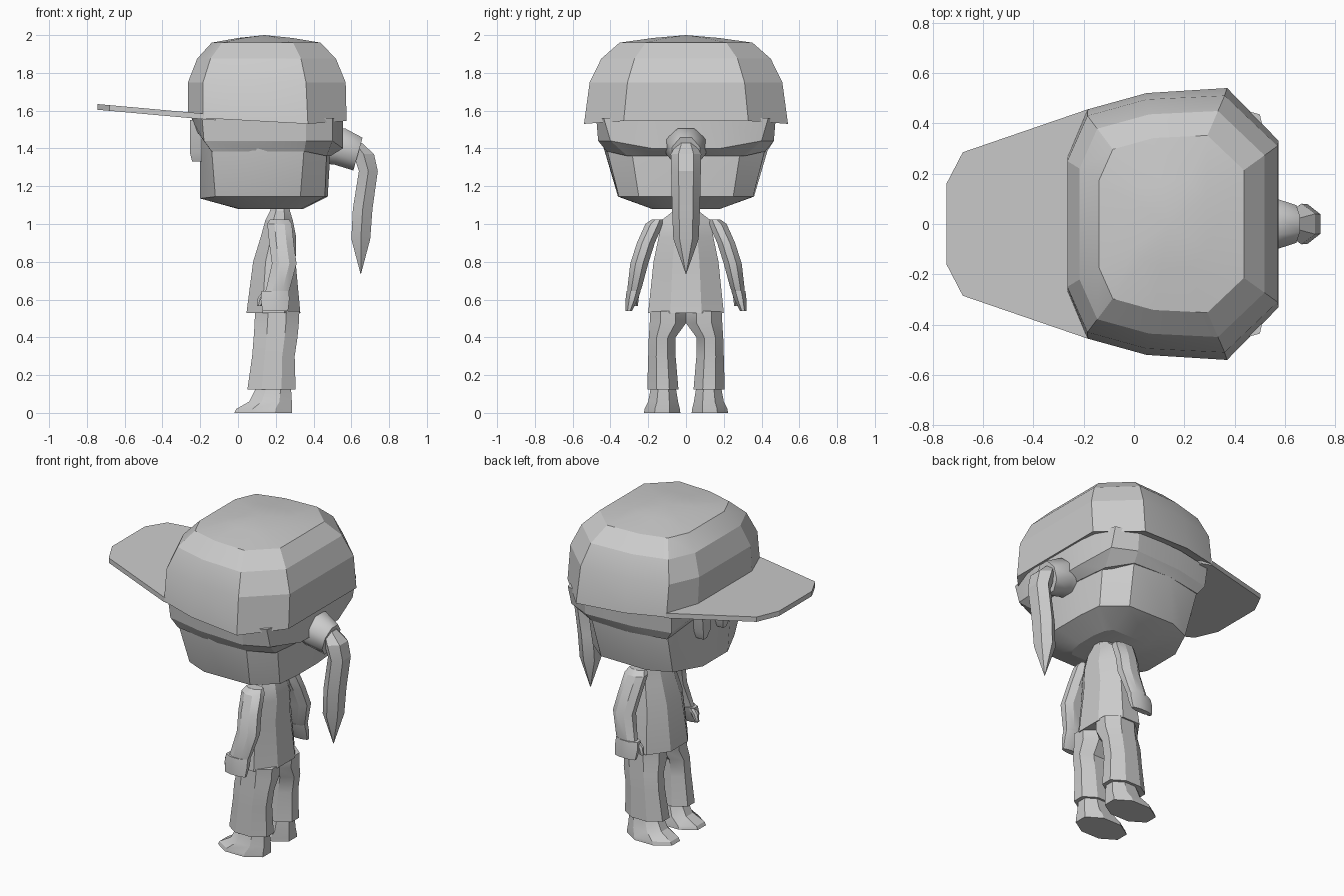
import bpy, bmesh, math
from mathutils import Vector

if "Cube" in bpy.data.objects:
    bpy.data.objects.remove(bpy.data.objects["Cube"])

grey = bpy.data.materials.new("plain_grey")
grey.diffuse_color = (0.6, 0.6, 0.6, 1)
grey.use_nodes = True
grey.node_tree.nodes["Principled BSDF"].inputs["Base Color"].default_value = grey.diffuse_color


def loft(name, rings, angle=25):
    """Skin a stack of equal-length vertex rings and close both ends."""
    bm = bmesh.new()
    vs = [[bm.verts.new(p) for p in r] for r in rings]
    n = len(rings[0])
    for a, b in zip(vs, vs[1:]):
        for i in range(n):
            j = (i + 1) % n
            bm.faces.new((a[i], a[j], b[j], b[i]))
    bm.faces.new(vs[0][::-1])
    bm.faces.new(vs[-1])
    bmesh.ops.remove_doubles(bm, verts=bm.verts, dist=0.0005)
    bmesh.ops.recalc_face_normals(bm, faces=bm.faces)
    me = bpy.data.meshes.new(name)
    bm.to_mesh(me)
    bm.free()
    me.materials.append(grey)
    ob = bpy.data.objects.new(name, me)
    bpy.context.collection.objects.link(ob)
    bpy.ops.object.select_all(action='DESELECT')
    ob.select_set(True)
    bpy.context.view_layer.objects.active = ob
    bpy.ops.object.shade_smooth_by_angle(angle=math.radians(angle))
    return ob


def oval(c, ru, rv, u=(1, 0, 0), v=(0, 1, 0), n=8):
    """Polygon ring whose flat sides touch the given half sizes."""
    c, u, v = Vector(c), Vector(u).normalized(), Vector(v).normalized()
    k = 1 / math.cos(math.pi / n)
    return [c + u * ru * k * math.cos((i + .5) * 2 * math.pi / n)
            + v * rv * k * math.sin((i + .5) * 2 * math.pi / n) for i in range(n)]


def span(x0, x1, y0, y1, z, n=8):
    return oval(((x0 + x1) / 2, (y0 + y1) / 2, z), (x1 - x0) / 2, (y1 - y0) / 2, n=n)


def sym(half, z):
    """Outline mirrored across y; z may be a number or a function of x."""
    f = z if callable(z) else (lambda x: z)
    pts = half + [(x, -y) for x, y in reversed(half)]
    return [Vector((x, y, f(x))) for x, y in pts]


# Cap dome with a nearly vertical band
rim = [(-.265, .265), (-.185, .455), (.05, .52), (.37, .54), (.575, .33)]
band = [(-.265, .25), (-.185, .43), (.05, .495), (.36, .51), (.57, .31)]


def rim_z(x):
    return 1.565 - .035 * (x + .265) / .635 if x < .37 else 1.53 + .015 * (x - .37) / .2


def scaled(s, z):
    r = sym(band, z)
    for p in r:
        p.x = .14 + (p.x - .14) * s
        p.y *= s
    return r


inner = [(.14 + (x - .14) * .9, y * .88) for x, y in rim]
loft("cap", [sym(inner, lambda x: rim_z(x) + .02), sym(rim, rim_z), scaled(1, 1.75),
             scaled(.88, 1.875), scaled(.69, 1.96), scaled(.34, 1.985), scaled(0, 2.0)], 20)

# Cap brim
brim = [(-.745, .16), (-.68, .285), (-.185, .455), (-.12, .44)]
loft("brim", [sym(brim, lambda x: 1.605 - .09 * (x + .745)),
              sym(brim, lambda x: 1.635 - .09 * (x + .745))])

# Head
crown = [(-.2, .15), (-.14, .38), (.1, .435), (.35, .42), (.47, .29), (.49, .1)]
jaw = [(-.2, .12), (-.12, .3), (.02, .36), (.33, .355), (.46, .25), (.475, .1)]
chin = [(0, .07), (.01, .14), (.05, .18), (.3, .18), (.33, .14), (.345, .06)]
loft("head", [sym(chin, 1.08), sym(jaw, lambda x: 1.135 if x < -.15 else 1.145),
              sym(crown, 1.4), sym(crown, 1.57)], 20)

# Hair band under the cap
hair_top = [(-.245, .22), (-.19, .41), (.05, .46), (.36, .475), (.5, .435), (.555, .2)]
hair_low = [(-.225, .2), (-.18, .4), (.05, .45), (.36, .465), (.5, .4), (.555, .18)]
hair_in = [(-.19, .16), (-.14, .385), (.1, .43), (.35, .42), (.47, .31), (.49, .12)]
loft("hair", [sym(hair_in, lambda x: 1.45 if x < -.15 else 1.385 if x < .4 else 1.36),
              sym(hair_low, lambda x: 1.5 if x < -.2 else 1.44 if x < .52 else 1.4),
              sym(hair_top, 1.56)], 20)

# Front locks
for i, y in enumerate((-.2, -.03, .16)):
    loft("front_lock_%d" % i, [
        [Vector((x, y + s * w, z)) for x, s in ((-.255 + d, -1), (-.255 + d, 1), (-.19, 1), (-.19, -1))]
        for z, w, d in ((1.33, .015, .012), (1.38, .035, 0), (1.55, .05, 0))])

# Hair tie and hanging tail
Y, T = (0, 1, 0), (.28, 0, 1)
loft("hair_tie", [oval((.45, 0, 1.41), .09, .09, Y, T), oval((.54, 0, 1.41), .105, .1, Y, T),
                  oval((.635, 0, 1.37), .075, .09, Y, T)], 50)
tail = [(.62, 1.43, .035, .04), (.665, 1.37, .055, .07), (.69, 1.28, .05, .068),
        (.66, 1.08, .052, .064), (.65, .92, .05, .058), (.65, .735, .001, .001)]
loft("ponytail", [oval((x, 0, z), a, b, n=6) for x, z, a, b in tail], 20)

# Torso and neck
shirt = [(.045, .33, .2, .53), (.08, .305, .172, .8), (.12, .308, .145, .93),
         (.145, .29, .13, 1.02), (.17, .275, .065, 1.07), (.175, .27, .055, 1.1)]
loft("torso", [span(a, b, -w, w, z) for a, b, w, z in shirt])

# Paired limbs: each row is x0, x1, y0, y1, z
arm = [(.17, .27, .12, .18, 1.025), (.155, .285, .12, .215, 1.0), (.165, .295, .165, .26, .9),
       (.18, .31, .2, .295, .79), (.15, .275, .235, .31, .66), (.14, .265, .25, .31, .63)]
hand = [(.125, .27, .24, .315, .645), (.12, .272, .255, .32, .6), (.13, .265, .285, .32, .54)]
thumb = [(.13, .17, .25, .29, .64), (.105, .15, .25, .285, .61), (.1, .125, .255, .28, .565)]
leg = [(.09, .325, .0, .19, .54), (.088, .322, .0, .192, .475), (.083, .315, .055, .197, .4),
       (.075, .3, .055, .2, .3), (.05, .305, .04, .205, .125)]
shoe = [(-.02, .285, .03, .222, 0), (-.01, .285, .032, .22, .02), (.06, .285, .042, .2, .06),
        (.1, .28, .055, .185, .14)]
for side, s in (("left", -1), ("right", 1)):
    for part, rows in (("arm", arm), ("hand", hand), ("thumb", thumb),
                       ("leg", leg), ("shoe", shoe)):
        loft(side + "_" + part, [span(a, b, min(s * c, s * d), max(s * c, s * d), z)
                                 for a, b, c, d, z in rows], 30)
